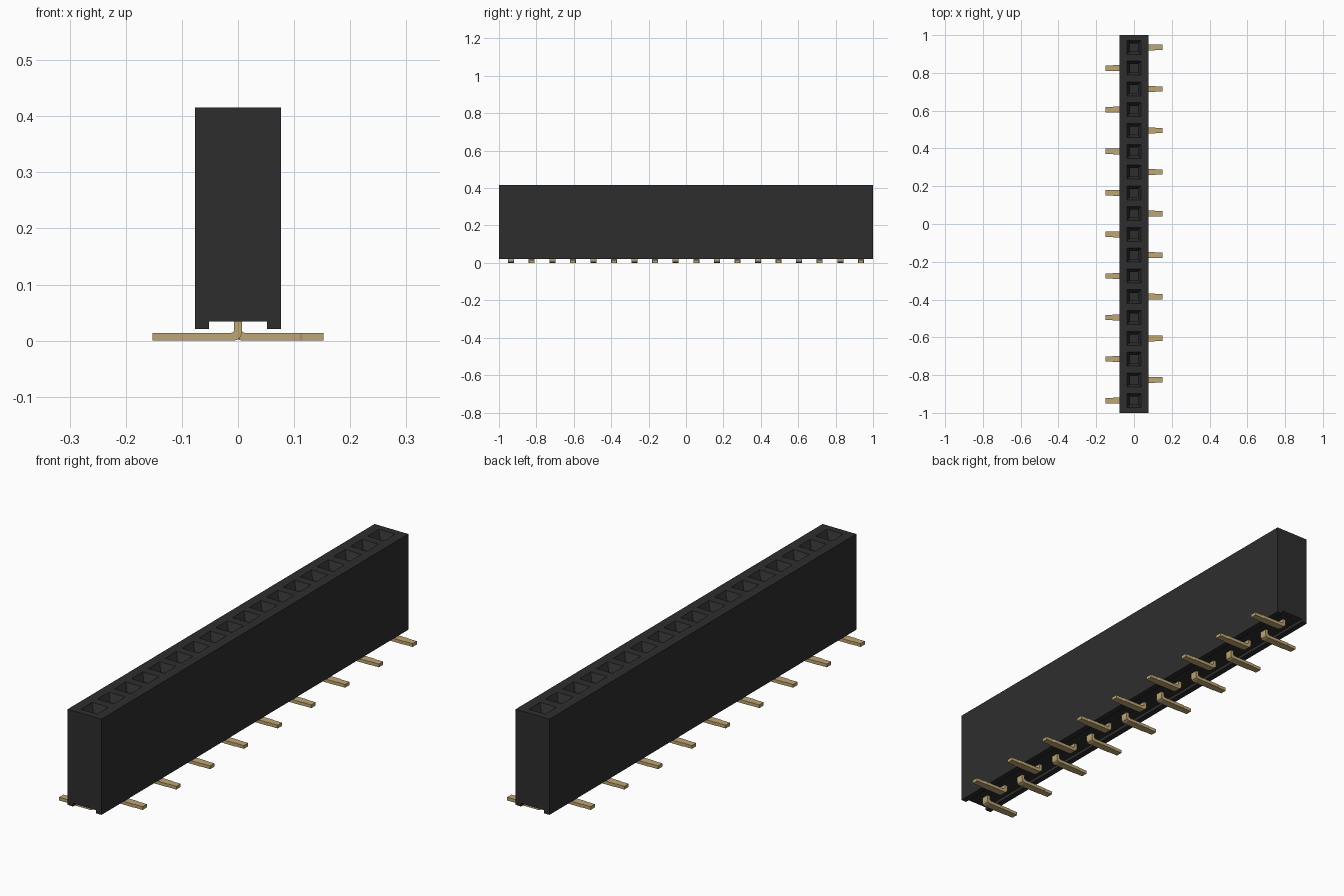
import bpy, bmesh
from mathutils import Vector

cube = bpy.data.objects.get("Cube")
if cube:
    bpy.data.objects.remove(cube)

COUNT, PITCH = 18, 0.11
CENTRES = [(i - (COUNT - 1) / 2) * PITCH for i in range(COUNT)]


def material(name, colour, roughness=0.6):
    m = bpy.data.materials.new(name)
    m.use_nodes = True
    m.diffuse_color = colour
    node = m.node_tree.nodes["Principled BSDF"]
    node.inputs["Base Color"].default_value = colour
    node.inputs["Roughness"].default_value = roughness
    return m


def make_object(name, bm, mat):
    bmesh.ops.recalc_face_normals(bm, faces=bm.faces)
    mesh = bpy.data.meshes.new(name)
    bm.to_mesh(mesh)
    bm.free()
    mesh.materials.append(mat)
    obj = bpy.data.objects.new(name, mesh)
    bpy.context.collection.objects.link(obj)
    return obj


def loft(bm, rings):
    """Skin equal-sized closed rings and cap both ends."""
    rows = [[bm.verts.new(p) for p in ring] for ring in rings]
    for a, b in zip(rows, rows[1:]):
        for i in range(len(a)):
            j = (i + 1) % len(a)
            bm.faces.new((a[i], a[j], b[j], b[i]))
    bm.faces.new(rows[0])
    bm.faces.new(rows[-1])


black = material("black plastic", (0.027, 0.027, 0.027, 1))
gold = material("gold contact", (0.52, 0.38, 0.17, 1))

# Housing: channelled profile swept along y, one section per socket
W, C, BASE, FLOOR, TOP = 0.077, 0.052, 0.021, 0.034, 0.416
profile = [(-W, BASE), (-C, BASE), (-C, FLOOR), (C, FLOOR),
           (C, BASE), (W, BASE), (W, TOP), (-W, TOP)]
stations = [-1] + [y + PITCH / 2 for y in CENTRES[:-1]] + [1]
bm = bmesh.new()
loft(bm, [[(x, y, z) for x, z in profile] for y in stations])
bm.normal_update()

# Sockets: a square funnel leading into a deep square shaft
tops = [f for f in bm.faces if all(v.co.z > TOP - 0.001 for v in f.verts)]
for face in tops:
    mid_y = face.calc_center_median().y
    cy = min(CENTRES, key=lambda c: abs(c - mid_y))
    for half, z in ((0.037, TOP), (0.021, TOP - 0.03), (0.021, TOP - 0.25)):
        old = face.calc_center_median()
        signs = [(1 if v.co.x > old.x else -1, 1 if v.co.y > old.y else -1)
                 for v in face.verts]
        outer = list(face.verts)
        inner = [bm.verts.new((sx * half, cy + sy * half, z)) for sx, sy in signs]
        bm.faces.remove(face)
        for i in range(4):
            j = (i + 1) % 4
            bm.faces.new((outer[i], outer[j], inner[j], inner[i]))
        face = bm.faces.new(inner)
make_object("housing", bm, black)

# Pins: bent flat strips, alternating between the two sides
T, REACH = 0.0067, 0.152
path = [  # outer point, inner point, half width
    ((-T, 0.06), (T, 0.06), 0.016),
    ((-T, 0.012), (T, 0.018), 0.016),
    ((-0.003, 0.004), (0.009, 0.015), 0.016),
    ((0.006, 0), (0.013, 0.0135), 0.016),
    ((0.11, 0), (0.11, 0.0135), 0.016),
    ((0.115, 0), (0.115, 0.0135), 0.014),
    ((REACH, 0), (REACH, 0.0135), 0.014),
]
for n, cy in enumerate(CENTRES):
    side = 1 if n % 2 else -1
    bm = bmesh.new()
    loft(bm, [[Vector((side * p[0], cy + s * h, p[1]))
               for p, s in ((a, -1), (b, -1), (b, 1), (a, 1))]
              for a, b, h in path])
    make_object(f"pin_{n + 1}", bm, gold)
